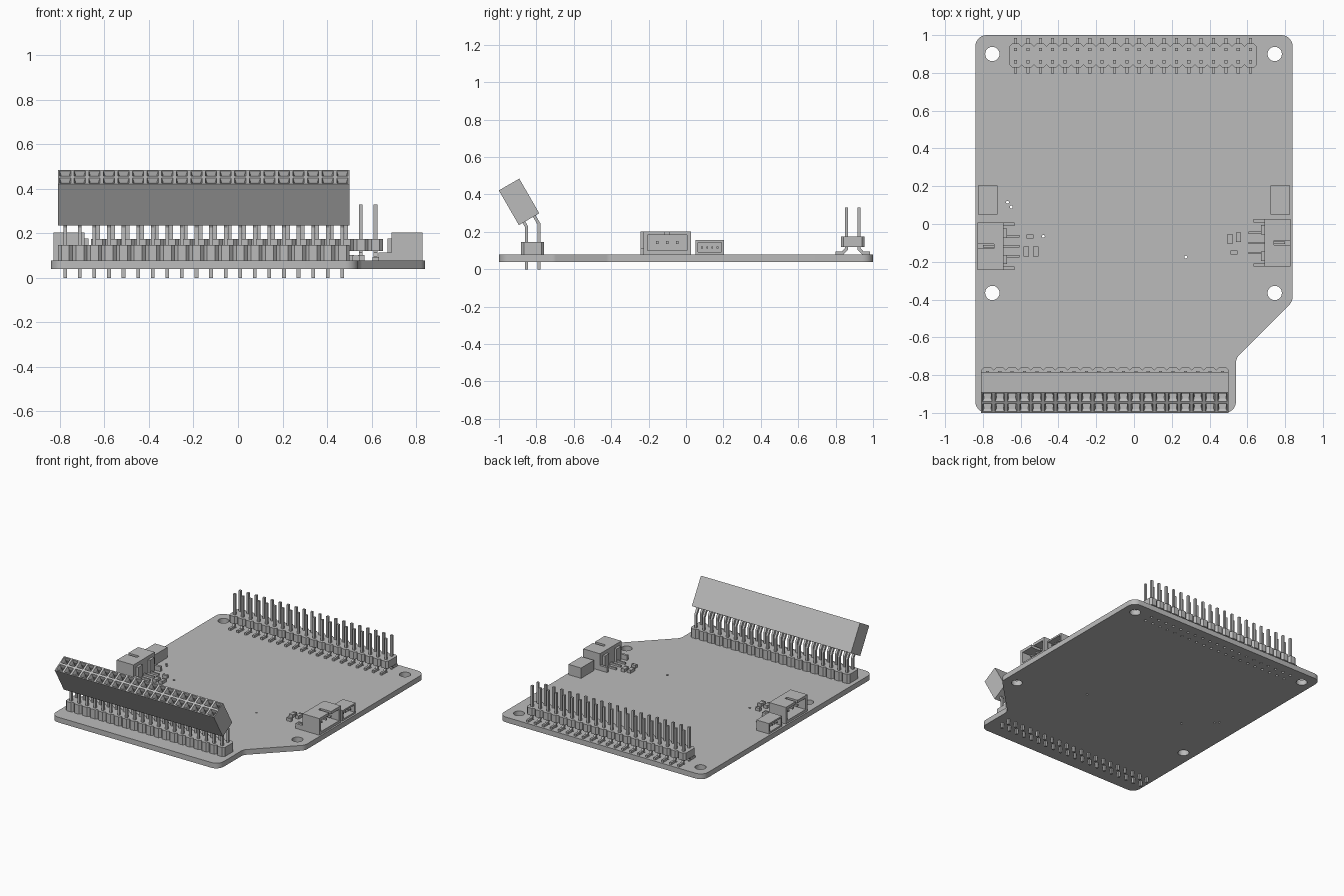
import bpy, bmesh, math
from mathutils import Vector, Matrix
from mathutils.geometry import interpolate_bezier

cube = bpy.data.objects.get("Cube")
if cube:
    bpy.data.objects.remove(cube, do_unlink=True)

grey = bpy.data.materials.new("plain_grey")
grey.use_nodes = True
COLOUR = (0.5, 0.5, 0.5, 1)
grey.diffuse_color = COLOUR
grey.node_tree.nodes["Principled BSDF"].inputs["Base Color"].default_value = COLOUR

COUNT, PITCH, PIN = 20, 0.0655, 0.0165
BOARD_BOTTOM, BOARD_TOP = 0.04, 0.079


def finish(bm, name):
    bmesh.ops.recalc_face_normals(bm, faces=bm.faces)
    mesh = bpy.data.meshes.new(name)
    bm.to_mesh(mesh)
    bm.free()
    mesh.materials.append(grey)
    obj = bpy.data.objects.new(name, mesh)
    bpy.context.collection.objects.link(obj)
    return obj


def prism(bm, points, offset):
    """Extrude a flat polygon along an offset."""
    face = bm.faces.new([bm.verts.new(p) for p in points])
    new = bmesh.ops.extrude_face_region(bm, geom=[face], use_keep_orig=True)["geom"]
    bmesh.ops.translate(bm, verts=[v for v in new if isinstance(v, bmesh.types.BMVert)], vec=offset)


def box(bm, x0, x1, y0, y1, z0, z1):
    prism(bm, [(x0, y0, z0), (x1, y0, z0), (x1, y1, z0), (x0, y1, z0)], (0, 0, z1 - z0))


def bent_bar(bm, x, path, width=PIN):
    """Square bar following a mitred (y, z) path."""
    pts = [Vector(p) for p in path]
    left, right = [], []
    for i, p in enumerate(pts):
        a = (p - pts[i - 1]).normalized() if i else (pts[1] - p).normalized()
        b = (pts[i + 1] - p).normalized() if i < len(pts) - 1 else a
        mid = (a + b).normalized()
        side = Vector((-mid.y, mid.x)) * (width / 2 / mid.dot(a))
        left.append(p + side)
        right.append(p - side)
    outline = [(x - width / 2, q.x, q.y) for q in left + right[::-1]]
    prism(bm, outline, (width, 0, 0))


def rounded(corners, radius):
    """Outline with a circular fillet at every corner."""
    out = []
    for i, c in enumerate(corners):
        c = Vector((*c, 0))
        to_prev = (Vector((*corners[i - 1], 0)) - c).normalized()
        to_next = (Vector((*corners[(i + 1) % len(corners)], 0)) - c).normalized()
        angle = to_prev.angle(to_next)
        cut = radius / math.tan(angle / 2)
        handle = radius * 4 / 3 * math.tan((math.pi - angle) / 4)
        a, b = c + to_prev * cut, c + to_next * cut
        out += interpolate_bezier(a, a - to_prev * handle, b - to_next * handle, b, 8)
    return out


def circle(x, y, r, n):
    return [Vector((x + r * math.cos(k * math.tau / n), y + r * math.sin(k * math.tau / n), 0))
            for k in range(n)]


# Circuit board: filled outline with mounting holes, vias and pin holes
BACK_X, FRONT_X = -0.627, -0.776
BACK_ROWS, FRONT_ROWS = (0.859, 0.924), (-0.853, -0.787)
outline = [(-0.84, -1), (0.54, -1), (0.54, -0.71), (0.84, -0.41), (0.84, 1), (-0.84, 1)]
loops = [rounded(outline, 0.06)]
loops += [circle(x, y, 0.038, 24) for x in (-0.75, 0.745) for y in (-0.365, 0.9)]
vias = [(-0.67, 0.115), (-0.65, 0.09), (-0.48, -0.065), (0.275, -0.175)]
loops += [circle(x, y, 0.008, 10) for x, y in vias]
loops += [circle(BACK_X + i * PITCH, y, 0.01, 8) for i in range(COUNT) for y in BACK_ROWS]
curve = bpy.data.curves.new("circuit_board", "CURVE")
curve.dimensions = "2D"
curve.fill_mode = "BOTH"
curve.extrude = (BOARD_TOP - BOARD_BOTTOM) / 2
for loop in loops:
    spline = curve.splines.new("POLY")
    spline.points.add(len(loop) - 1)
    for point, co in zip(spline.points, loop):
        point.co = (co.x, co.y, 0, 1)
    spline.use_cyclic_u = True
curve.materials.append(grey)
board = bpy.data.objects.new("circuit_board", curve)
board.location.z = (BOARD_TOP + BOARD_BOTTOM) / 2
bpy.context.collection.objects.link(board)
bpy.context.view_layer.update()
bpy.ops.object.select_all(action="DESELECT")
board.select_set(True)
bpy.context.view_layer.objects.active = board
bpy.ops.object.convert(target="MESH")


# Header strips: one scalloped body per header
def header_body(name, first_x, yc, z0, z1, half=0.064, cut=0.015):
    front, back = [], []
    for i in range(COUNT):
        x = first_x + i * PITCH
        for dx, dy in ((-PITCH / 2, cut), (-PITCH / 2 + cut, 0), (PITCH / 2 - cut, 0)):
            front.append((x + dx, yc - half + dy, z0))
            back.append((x + dx, yc + half - dy, z0))
    end = first_x + (COUNT - 0.5) * PITCH
    front.append((end, yc - half + cut, z0))
    back.append((end, yc + half - cut, z0))
    bm = bmesh.new()
    prism(bm, front + back[::-1], (0, 0, z1 - z0))
    finish(bm, name)


header_body("back_header_body", BACK_X, sum(BACK_ROWS) / 2, 0.12, 0.175)
header_body("front_header_body", FRONT_X, sum(FRONT_ROWS) / 2, BOARD_TOP, 0.147, 0.062)

# Back header pins with surface-mount feet
bm = bmesh.new()
for i in range(COUNT):
    for y, s in zip(BACK_ROWS, (-1, 1)):
        bent_bar(bm, BACK_X + i * PITCH,
                 [(y, 0.33), (y, 0.11), (y + s * 0.02, 0.088), (y + s * 0.061, 0.088)])
finish(bm, "back_header_pins")

# Front pins lean forward into the tilted socket
TILT = math.radians(30)
LEAN = Vector((-math.sin(TILT), math.cos(TILT)))
bm = bmesh.new()
for i in range(COUNT):
    for y, bend in zip(FRONT_ROWS, (0.228, 0.243)):
        knee = Vector((y, bend))
        bent_bar(bm, FRONT_X + i * PITCH, [(y, 0), knee, knee + LEAN * 0.12])
finish(bm, "front_header_pins")

# Tilted socket block with two rows of funnel-shaped openings
bm = bmesh.new()
bmesh.ops.create_grid(bm, x_segments=COUNT, y_segments=2, size=1)
bmesh.ops.scale(bm, verts=bm.verts, vec=(COUNT * PITCH / 2, 0.063, 1))
cells = list(bm.faces)
rim = [e for e in bm.edges if e.is_boundary]
skirt = bmesh.ops.extrude_edge_only(bm, edges=rim)["geom"]
bmesh.ops.translate(bm, verts=[v for v in skirt if isinstance(v, bmesh.types.BMVert)],
                    vec=(0, 0, -0.214))
bmesh.ops.contextual_create(bm, geom=[e for e in skirt if isinstance(e, bmesh.types.BMEdge)])
for thickness, depth in ((0.011, 0), (0.009, -0.02), (0.0005, -0.06)):
    bmesh.ops.inset_individual(bm, faces=cells, thickness=thickness, depth=depth)
middle_x = FRONT_X + (COUNT - 1) * PITCH / 2
bm.transform(Matrix.Translation((middle_x, -0.946, 0.453)) @ Matrix.Rotation(TILT, 4, "X"))
finish(bm, "tilted_socket")


# Side connectors, drawn facing +x and turned half round for the other side
def place(bm, name, side, yc):
    turn = Matrix.Rotation(0 if side > 0 else math.pi, 4, "Z")
    bm.transform(Matrix.Translation((0, yc, 0)) @ turn)
    finish(bm, name)


def shell(bm, x0, x1, half, z1, wall, back):
    box(bm, x0, x1, -half, half, BOARD_TOP, BOARD_TOP + wall)
    box(bm, x0, x0 + back, -half, half, BOARD_TOP + wall, z1)
    for s in (-1, 1):
        box(bm, x0 + back, x1, s * half, s * (half - wall), BOARD_TOP + wall, z1)


for label, side, large_y in (("left", 1, -0.1), ("right", -1, -0.118)):
    # Large three-pin connector: slotted roof, end tabs, contacts
    bm = bmesh.new()
    shell(bm, 0.69, 0.828, 0.126, 0.203, 0.02, 0.03)
    for s in (-1, 1):
        box(bm, 0.72, 0.828, s * 0.012, s * 0.106, 0.182, 0.203)
        box(bm, 0.672, 0.69, s * 0.045, s * 0.095, BOARD_TOP, 0.178)
        box(bm, 0.632, 0.69, s * 0.108, s * 0.126, BOARD_TOP, 0.115)
    box(bm, 0.72, 0.74, -0.012, 0.012, 0.182, 0.203)
    for y in (-0.053, 0, 0.053):
        box(bm, 0.605, 0.69, y - 0.006, y + 0.006, BOARD_TOP, 0.093)
        box(bm, 0.70, 0.80, y - 0.007, y + 0.007, 0.135, 0.15)
    place(bm, label + "_large_connector", side, large_y)

    # Small four-pin connector
    bm = bmesh.new()
    shell(bm, 0.722, 0.826, 0.076, 0.156, 0.012, 0.02)
    box(bm, 0.742, 0.826, -0.064, 0.064, 0.144, 0.156)
    for i in range(4):
        y = (i - 1.5) * 0.027
        box(bm, 0.73, 0.81, y - 0.005, y + 0.005, 0.112, 0.122)
    place(bm, label + "_small_connector", side, 0.127)

# Chip components beside the connectors: body with raised end caps
chips = [(-0.57, -0.145, 0), (-0.52, -0.145, 0), (-0.55, -0.067, 1),
         (0.508, -0.08, 0), (0.553, -0.07, 0), (0.53, -0.15, 1)]
for n, (x, y, flat) in enumerate(chips, 1):
    a, b = (0.018, 0.011) if flat else (0.014, 0.026)
    bm = bmesh.new()
    box(bm, x - a, x + a, y - b, y + b, BOARD_TOP, 0.1)
    for s in (-1, 1):
        if flat:
            box(bm, x + s * a, x + s * a * 0.6, y - b, y + b, 0.1, 0.103)
        else:
            box(bm, x - a, x + a, y + s * b, y + s * b * 0.6, 0.1, 0.103)
    finish(bm, "chip_component_%d" % n)
